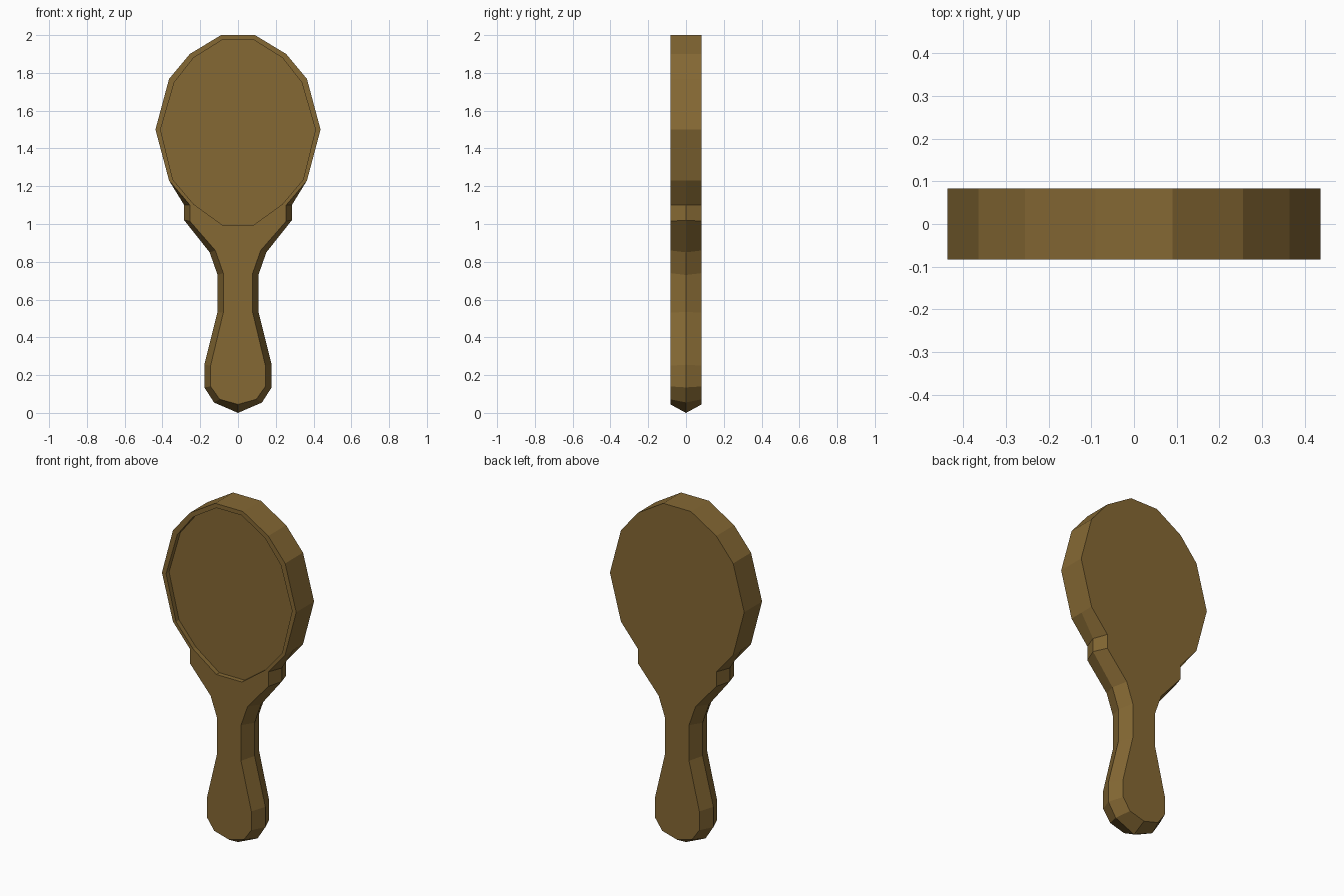
import bpy, bmesh

cube = bpy.data.objects.get("Cube")
if cube:
    bpy.data.objects.remove(cube, do_unlink=True)

HALF = 0.083     # half thickness of the frame
RECESS = 0.03    # depth of the glass below the rim

wood = bpy.data.materials.new("brown_wood")
wood.use_nodes = True
colour = (0.235, 0.14, 0.034, 1)
wood.diffuse_color = colour
wood.node_tree.nodes["Principled BSDF"].inputs["Base Color"].default_value = colour

# Right half outlines (x, z), from top to bottom
head = [(0.09, 2.0), (0.255, 1.9), (0.365, 1.768), (0.437, 1.5), (0.365, 1.23)]
handle_face = [(0.255, 1.1), (0.255, 1.015), (0.12, 0.86), (0.078, 0.74), (0.078, 0.53),
               (0.145, 0.25), (0.145, 0.14), (0.097, 0.072), (0, 0.045)]
handle_ridge = [(0.285, 1.1), (0.285, 1.02), (0.15, 0.85), (0.108, 0.73), (0.108, 0.535),
                (0.178, 0.255), (0.178, 0.135), (0.127, 0.055), (0, 0.0)]
glass = [(0.083, 1.975), (0.235, 1.88), (0.337, 1.75), (0.41, 1.5),
         (0.345, 1.235), (0.235, 1.105), (0.083, 0.995)]


def mirrored(half):
    """Close a half outline by mirroring it across x = 0."""
    return half + [(-x, z) for x, z in reversed(half) if x > 0]


def ring(bm, outline, y):
    return [bm.verts.new((x, y, z)) for x, z in outline]


def bridge(bm, a, b):
    for i in range(len(a)):
        j = (i + 1) % len(a)
        bm.faces.new((a[i], a[j], b[j], b[i]))


def loop_edges(bm, verts):
    edges = []
    for i, v in enumerate(verts):
        pair = (v, verts[(i + 1) % len(verts)])
        edges.append(bm.edges.get(pair) or bm.edges.new(pair))
    return edges


def finish(bm, name):
    mesh = bpy.data.meshes.new(name)
    bm.to_mesh(mesh)
    bm.free()
    mesh.materials.append(wood)
    obj = bpy.data.objects.new(name, mesh)
    bpy.context.collection.objects.link(obj)
    return obj


# Frame and handle: front, ridge and back rings, with a recess in the front
bm = bmesh.new()
front = ring(bm, mirrored(head + handle_face), -HALF)
ridge = ring(bm, mirrored(head + handle_ridge), 0)
back = ring(bm, mirrored(head + handle_face), HALF)
bridge(bm, front, ridge)
bridge(bm, ridge, back)
bm.faces.new(back)
rim = ring(bm, mirrored(glass), -HALF)
floor = ring(bm, mirrored(glass), -HALF + RECESS)
bridge(bm, rim, floor)
bm.faces.new(floor)
bmesh.ops.triangle_fill(bm, use_beauty=True, normal=(0, -1, 0),
                        edges=loop_edges(bm, front) + loop_edges(bm, rim))
bmesh.ops.recalc_face_normals(bm, faces=bm.faces)
finish(bm, "mirror_frame_and_handle")

# Glass: thin plate lying on the recess floor
bm = bmesh.new()
lower = ring(bm, mirrored(glass), -HALF + RECESS)
upper = ring(bm, mirrored(glass), -HALF + RECESS - 0.002)
bridge(bm, lower, upper)
bm.faces.new(lower)
bm.faces.new(upper)
bmesh.ops.recalc_face_normals(bm, faces=bm.faces)
finish(bm, "mirror_glass")
